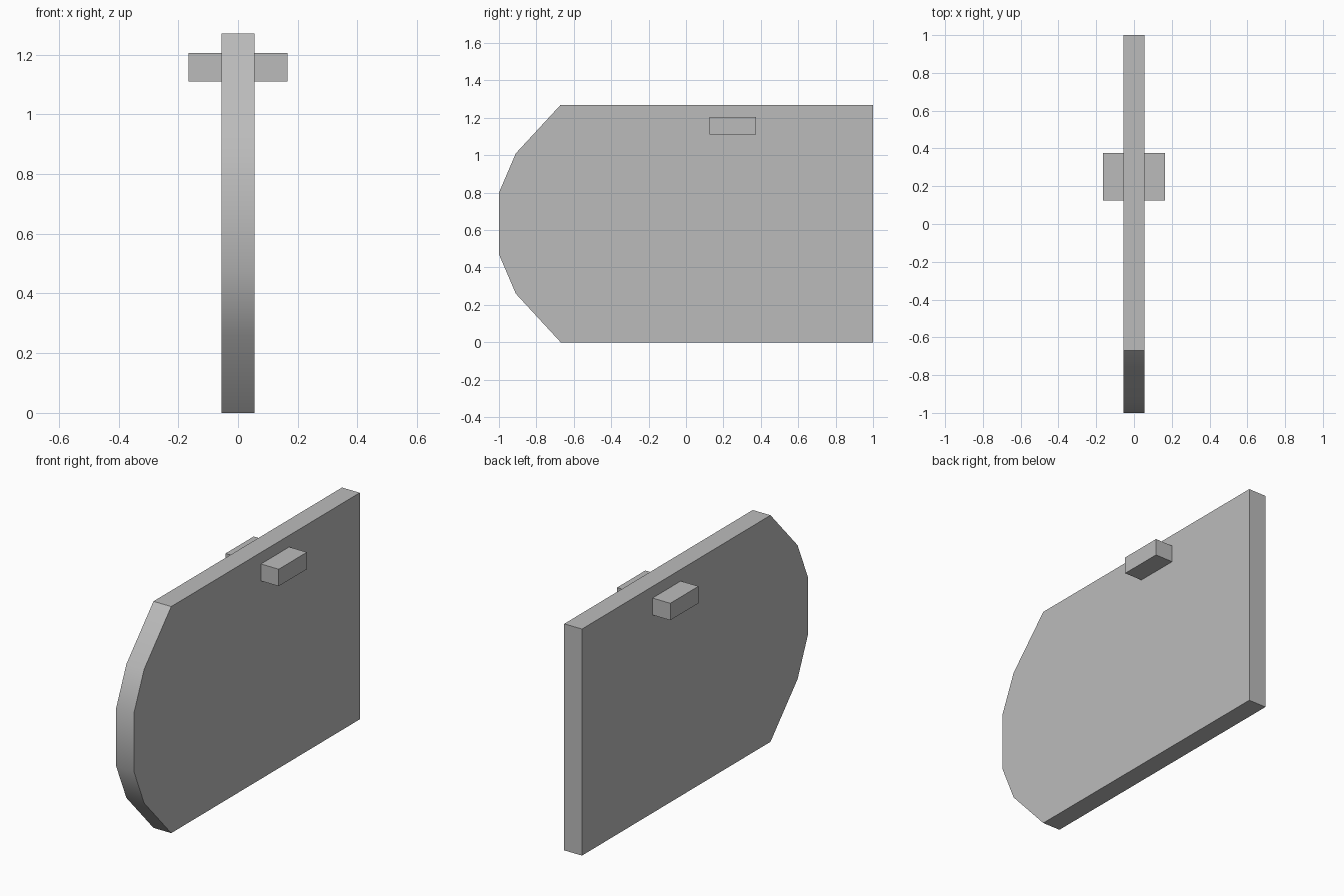
import bpy
import bmesh
import math

old = bpy.data.objects.get("Cube")
if old:
    bpy.data.objects.remove(old, do_unlink=True)

# Single plain grey
grey = bpy.data.materials.new("plain grey")
grey.use_nodes = True
colour = (0.5, 0.5, 0.5, 1)
grey.diffuse_color = colour
grey.node_tree.nodes["Principled BSDF"].inputs["Base Color"].default_value = colour


def extrude_profile(name, profile, half_width):
    """Extrude a closed (y, z) profile along x, centred on x = 0."""
    bm = bmesh.new()
    face = bm.faces.new([bm.verts.new((-half_width, y, z)) for y, z in profile])
    side = bmesh.ops.extrude_face_region(bm, geom=[face])["geom"]
    verts = [v for v in side if isinstance(v, bmesh.types.BMVert)]
    bmesh.ops.translate(bm, verts=verts, vec=(2 * half_width, 0, 0))
    bmesh.ops.recalc_face_normals(bm, faces=bm.faces)
    mesh = bpy.data.meshes.new(name)
    bm.to_mesh(mesh)
    bm.free()
    mesh.materials.append(grey)
    obj = bpy.data.objects.new(name, mesh)
    bpy.context.collection.objects.link(obj)
    return obj


# Upright panel with a faceted round nose, symmetric about mid height
height = 1.27
nose = [(-0.67, height), (-0.91, 1.01), (-1, 0.8)]
lower = [(y, height - z) for y, z in reversed(nose)]
panel = extrude_profile("panel", [(1, height)] + nose + lower + [(1, 0)], 0.055)

# Smooth the nose band, keep the rim and corners sharp
bpy.ops.object.select_all(action="DESELECT")
panel.select_set(True)
bpy.context.view_layer.objects.active = panel
bpy.ops.object.shade_smooth_by_angle(angle=math.radians(30))

# Cross peg passing through the panel near the top
extrude_profile("cross_peg", [(0.125, 1.11), (0.375, 1.11), (0.375, 1.205), (0.125, 1.205)], 0.165)
